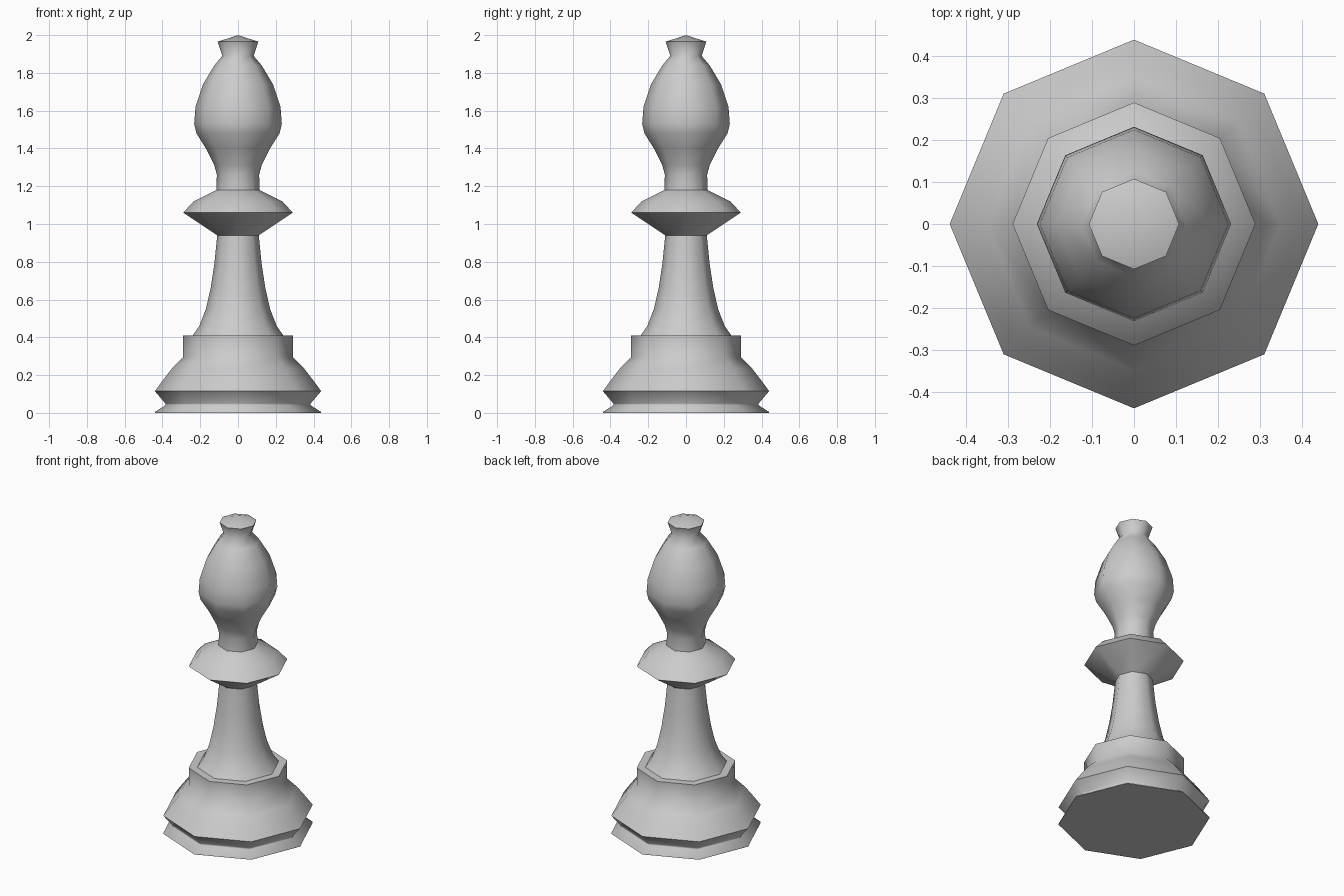
import bpy
import bmesh
from math import cos, sin, pi, radians

SIDES = 8

cube = bpy.data.objects.get("Cube")
if cube:
    bpy.data.objects.remove(cube, do_unlink=True)

# Single plain grey for the whole piece
grey = bpy.data.materials.new("light_grey")
grey.use_nodes = True
colour = (0.6, 0.6, 0.6, 1.0)
grey.diffuse_color = colour
grey.node_tree.nodes["Principled BSDF"].inputs["Base Color"].default_value = colour


def lathe(name, profile):
    """Turn a (radius, height) profile, listed bottom to top, into an octagonal part."""
    bm = bmesh.new()
    rings = []
    for r, z in profile:
        if r == 0:
            rings.append([bm.verts.new((0, 0, z))] * SIDES)
        else:
            rings.append([bm.verts.new((r * cos(2 * pi * i / SIDES),
                                        r * sin(2 * pi * i / SIDES), z))
                          for i in range(SIDES)])
    for low, high in zip(rings, rings[1:]):
        for i in range(SIDES):
            j = (i + 1) % SIDES
            corners = [low[i], low[j], high[j], high[i]]
            bm.faces.new(list(dict.fromkeys(corners)))
    mesh = bpy.data.meshes.new(name)
    bm.to_mesh(mesh)
    bm.free()
    mesh.materials.append(grey)
    obj = bpy.data.objects.new(name, mesh)
    bpy.context.collection.objects.link(obj)
    bpy.ops.object.select_all(action='DESELECT')
    obj.select_set(True)
    bpy.context.view_layer.objects.active = obj
    bpy.ops.object.shade_smooth_by_angle(angle=radians(60))
    return obj


# Foot with thin rim, bulging plinth and flat ledge
lathe("base", [(0, 0), (0.44, 0), (0.44, 0.005), (0.385, 0.04), (0.385, 0.05),
               (0.44, 0.115), (0.40, 0.17), (0.35, 0.235), (0.29, 0.295),
               (0.29, 0.41), (0.24, 0.41)])

# Flared stem
lathe("stem", [(0.24, 0.41), (0.205, 0.46), (0.17, 0.55), (0.145, 0.66),
               (0.125, 0.79), (0.11, 0.94)])

# Collar disc
lathe("collar", [(0.11, 0.94), (0.29, 1.06), (0.235, 1.12), (0.115, 1.18)])

# Neck, bulb and finial
lathe("head", [(0.115, 1.18), (0.112, 1.26), (0.125, 1.31), (0.17, 1.40),
               (0.22, 1.48), (0.232, 1.53), (0.225, 1.62), (0.185, 1.74),
               (0.125, 1.84), (0.083, 1.89), (0.108, 1.965), (0, 2.0)])
